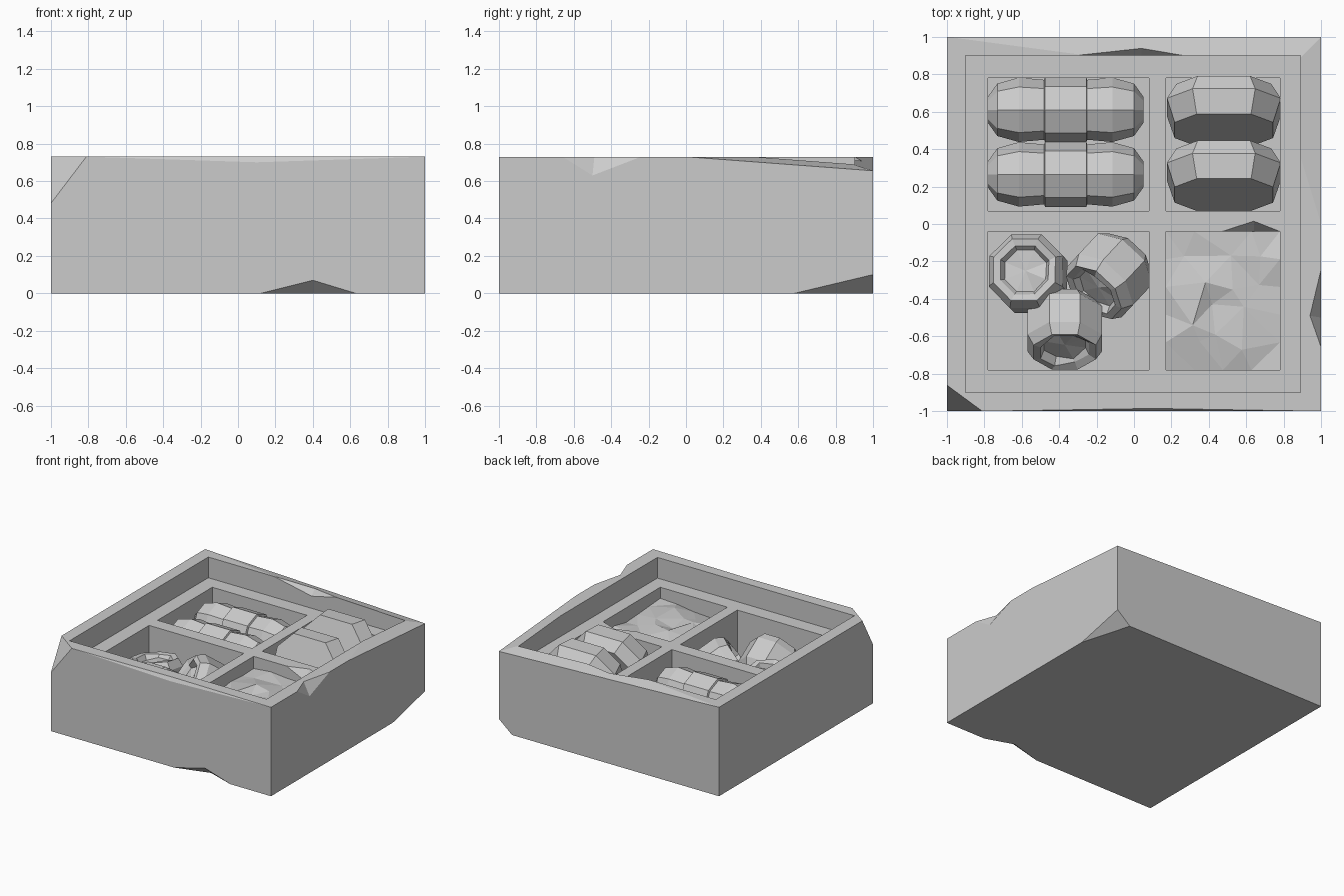
import bpy, bmesh, math, random
from mathutils import Vector, Matrix, Euler

random.seed(4)
if "Cube" in bpy.data.objects:
    bpy.data.objects.remove(bpy.data.objects["Cube"])

GREY = (0.6, 0.6, 0.6, 1)
stone = bpy.data.materials.new("grey stone")
stone.use_nodes = True
stone.diffuse_color = GREY
stone.node_tree.nodes["Principled BSDF"].inputs["Base Color"].default_value = GREY


def finish(name, bm):
    """Turn a bmesh into a flat shaded stone object."""
    bmesh.ops.recalc_face_normals(bm, faces=bm.faces[:])
    mesh = bpy.data.meshes.new(name)
    bm.to_mesh(mesh)
    bm.free()
    mesh.materials.append(stone)
    obj = bpy.data.objects.new(name, mesh)
    bpy.context.collection.objects.link(obj)
    return obj


def box(bm, low, high):
    low, high = Vector(low), Vector(high)
    place = Matrix.Translation((low + high) / 2) @ Matrix.Diagonal((*(high - low), 1))
    bmesh.ops.create_cube(bm, size=1, matrix=place)


def shear(bm, a, b, c):
    """Slice off everything on the far side of a plane through three points."""
    a, b, c = Vector(a), Vector(b), Vector(c)
    normal = (b - a).cross(c - a).normalized()
    if normal.dot(a - Vector((0, 0, 0.36))) < 0:
        normal = -normal
    cut = bmesh.ops.bisect_plane(bm, geom=bm.verts[:] + bm.edges[:] + bm.faces[:], dist=1e-5,
                                 plane_co=a, plane_no=normal, clear_outer=True)
    edges = [e for e in cut["geom_cut"] if isinstance(e, bmesh.types.BMEdge)]
    bmesh.ops.holes_fill(bm, edges=edges, sides=0)


def carve(target, bm):
    """Subtract a closed shape from the target and apply the result."""
    cutter = finish("cutter", bm)
    cutter.hide_render = True
    mod = target.modifiers.new("carve", 'BOOLEAN')
    mod.operation, mod.solver, mod.object = 'DIFFERENCE', 'EXACT', cutter
    graph = bpy.context.evaluated_depsgraph_get()
    result = bpy.data.meshes.new_from_object(target.evaluated_get(graph))
    target.modifiers.clear()
    target.data = result
    bpy.data.objects.remove(cutter)


def chip(target, start, end, notch_a, notch_b):
    """Break a wedge out of an edge running from start to end."""
    a, b = Vector(notch_a), Vector(notch_b)
    bm = bmesh.new()
    for p in (Vector(start), Vector(end), a + (a - b), b + (b - a)):
        bm.verts.new(p)
    bmesh.ops.convex_hull(bm, input=bm.verts[:])
    carve(target, bm)


# Block with broken corners
TOP, LEDGE, FLOOR = 0.73, 0.56, 0.14
bm = bmesh.new()
box(bm, (-1, -1, 0), (1, 1, TOP))
shear(bm, (-1, -1, 0.48), (-0.81, -1, TOP), (-1, -0.86, TOP))
shear(bm, (1, 1, 0.1), (1, 0.58, 0), (0.88, 1, 0))
shear(bm, (1, 0, TOP), (1, 1, 0.655), (0.89, 0.89, 0.69))
shear(bm, (-1, 1, TOP), (1, 1, 0.655), (0.89, 0.89, 0.69))
tray = finish("stone_tray", bm)

# Recessed rim and four compartments
bm = bmesh.new()
box(bm, (-0.9, -0.9, LEDGE), (0.89, 0.9, 1))
carve(tray, bm)
for x0, x1 in ((-0.78, 0.08), (0.17, 0.78)):
    for y0, y1 in ((-0.78, -0.04), (0.07, 0.78)):
        bm = bmesh.new()
        box(bm, (x0, y0, FLOOR), (x1, y1, 0.65))
        carve(tray, bm)

# Chipped edges: front foot, right rim, front rim, back inner rim, divider
chip(tray, (0.12, -1, 0), (0.63, -1, 0), (0.4, -1, 0.07), (0.4, -0.92, 0))
chip(tray, (1, -0.66, TOP), (1, -0.24, TOP), (1, -0.5, 0.63), (0.94, -0.49, TOP))
chip(tray, (-0.8, -1, TOP), (1, -1, TOP), (0.1, -1, 0.7), (0.1, -0.985, TOP))
chip(tray, (-0.3, 0.9, TOP), (0.35, 0.9, TOP), (0.04, 0.9, 0.66), (0.04, 0.955, TOP))
chip(tray, (0.47, -0.04, LEDGE), (0.78, -0.04, LEDGE), (0.64, -0.04, 0.48), (0.64, 0.015, LEDGE))


def lathe(name, rings, angles, location, rotation, rough=0):
    """Faceted turned shape along local z; rings are (height, radius)."""
    bm = bmesh.new()
    loops = []
    for i, (h, r) in enumerate(rings):
        jag = rough if i > len(rings) - 3 else 0
        loops.append([bm.verts.new((r * math.cos(t), r * math.sin(t), h + random.uniform(-jag, jag)))
                      for t in map(math.radians, angles)])
    for a, b in zip(loops, loops[1:]):
        for k in range(len(a)):
            n = (k + 1) % len(a)
            bm.faces.new((a[k], a[n], b[n], b[k]))
    bm.faces.new(loops[0])
    end = bm.faces.new(loops[-1])
    if rough:
        bmesh.ops.poke(bm, faces=[end])
    turn = Euler([math.radians(d) for d in rotation]).to_matrix().to_4x4()
    bm.transform(Matrix.Translation(location) @ turn)
    return finish(name, bm)


corner_up = [45 * k for k in range(8)]
flat_up = [22.5 + a for a in corner_up]
wide_top = [s + a for s in (0, 180) for a in (25, 60, 120, 155)]

# Long banded barrels, back left compartment
half = [(0.415, 0.07), (0.365, 0.14), (0.25, 0.172), (0.115, 0.16), (0.11, 0.175)]
long_rings = [(-h, r) for h, r in half] + [(h, r) for h, r in reversed(half)]
for i, y in enumerate((0.61, 0.265)):
    lathe(f"long_barrel_{i + 1}", long_rings, corner_up, (-0.365, y, 0.37), (0, 90, 0))

# Short wide barrels leaning back, back right compartment
short_rings = [(-0.12, 0.28), (-0.03, 0.335), (0.1, 0.29)]
for i, (y, z) in enumerate(((0.595, 0.435), (0.25, 0.415))):
    lathe(f"short_barrel_{i + 1}", short_rings, wide_top, (0.48, y, z), (70, 0, 0))

# Open broken jars, front left compartment
jar_rings = [(-0.15, 0.17), (-0.09, 0.215), (0.09, 0.215), (0.15, 0.18), (0.14, 0.14), (0.1, 0.12)]
jars = (((-0.565, -0.265, 0.28), (-8, -8, 0)),
        ((-0.13, -0.275, 0.33), (56, 0, -43)),
        ((-0.37, -0.56, 0.32), (56, 0, 0)))
for i, (place, tilt) in enumerate(jars):
    lathe(f"open_jar_{i + 1}", jar_rings, flat_up, place, tilt, rough=0.02)

# Rough rubble fill, front right compartment
bm = bmesh.new()
bmesh.ops.create_grid(bm, x_segments=4, y_segments=5, size=0.5)
for v in bm.verts:
    inside = abs(v.co.x) < 0.49 and abs(v.co.y) < 0.49
    wobble = 0.06 if inside else 0
    v.co.x = 0.475 + v.co.x * 0.61 + random.uniform(-wobble, wobble)
    v.co.y = -0.41 + v.co.y * 0.74 + random.uniform(-wobble, wobble)
    v.co.z = (0.47 if inside else 0.45) + random.uniform(-0.025, 0.025)
bmesh.ops.triangulate(bm, faces=bm.faces[:])
finish("rubble_fill", bm)
